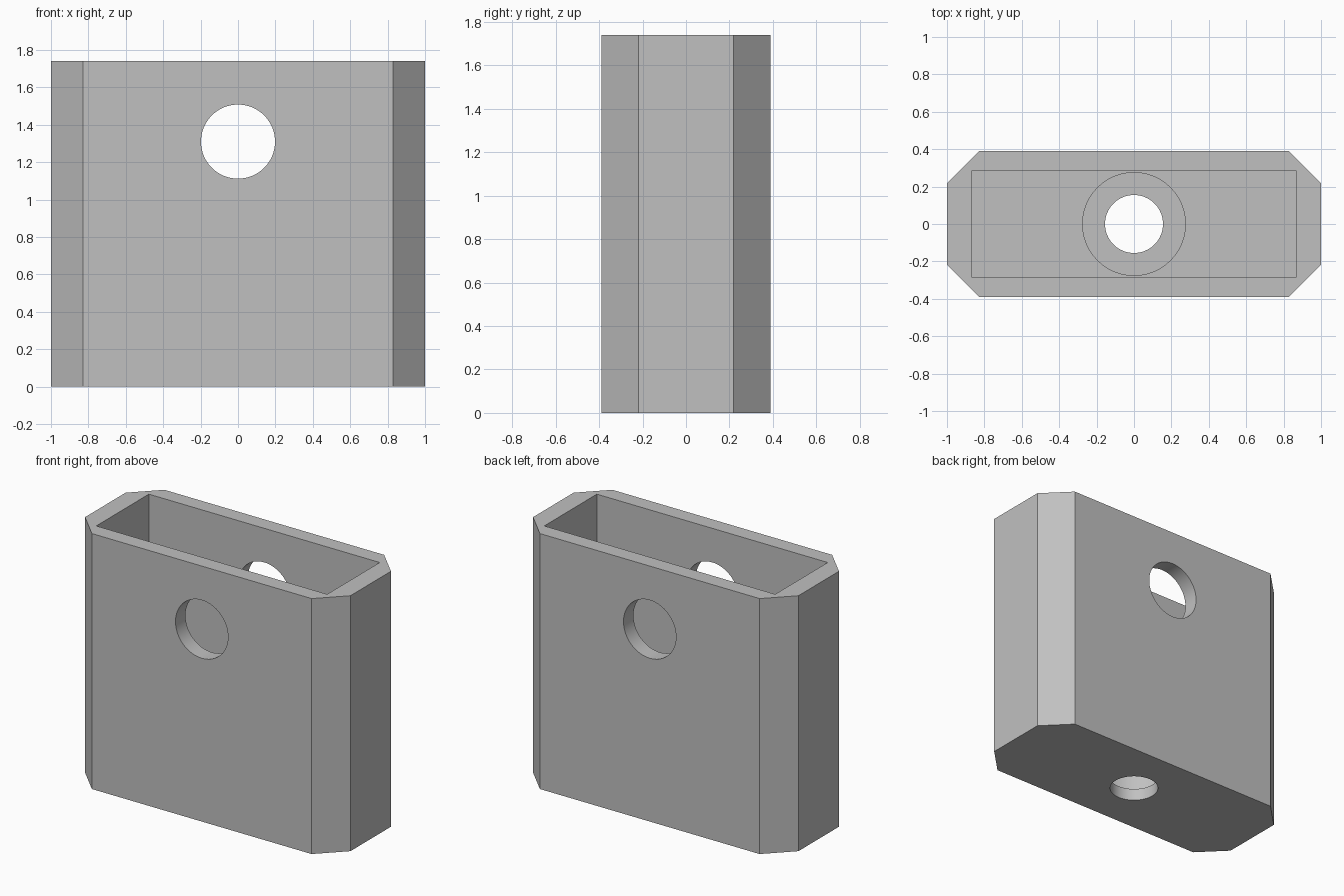
import bpy
import bmesh
import math

cube = bpy.data.objects.get("Cube")
if cube:
    bpy.data.objects.remove(cube, do_unlink=True)

HX, HY, H = 1.0, 0.39, 1.74   # half width, half depth, height
CHAMFER = 0.172
FLOOR = 0.26                  # floor thickness

grey = bpy.data.materials.new("plain grey")
grey.use_nodes = True
colour = (0.53, 0.53, 0.53, 1)
grey.diffuse_color = colour
grey.node_tree.nodes["Principled BSDF"].inputs["Base Color"].default_value = colour


def prism(name, outline, z0, z1):
    """Upright solid from a flat outline."""
    bm = bmesh.new()
    base = bm.faces.new([bm.verts.new((x, y, z0)) for x, y in outline])
    top = bmesh.ops.extrude_face_region(bm, geom=[base])["geom"]
    verts = [v for v in top if isinstance(v, bmesh.types.BMVert)]
    bmesh.ops.translate(bm, vec=(0, 0, z1 - z0), verts=verts)
    bmesh.ops.recalc_face_normals(bm, faces=bm.faces)
    mesh = bpy.data.meshes.new(name)
    bm.to_mesh(mesh)
    bm.free()
    mesh.materials.append(grey)
    obj = bpy.data.objects.new(name, mesh)
    bpy.context.collection.objects.link(obj)
    return obj


def circle(radius, n=64):
    return [(radius * math.cos(math.tau * i / n), radius * math.sin(math.tau * i / n))
            for i in range(n)]


def rectangle(x, y):
    return [(-x, -y), (x, -y), (x, y), (-x, y)]


def cut(target, cutter):
    """Subtract the cutter, then discard it."""
    mod = target.modifiers.new("cut", 'BOOLEAN')
    mod.operation = 'DIFFERENCE'
    mod.solver = 'EXACT'
    mod.object = cutter
    bpy.context.view_layer.objects.active = target
    bpy.ops.object.modifier_apply(modifier=mod.name)
    bpy.data.objects.remove(cutter, do_unlink=True)


# Holder body with chamfered upright corners
cx, cy = HX - CHAMFER, HY - CHAMFER
outline = [(-cx, -HY), (cx, -HY), (HX, -cy), (HX, cy),
           (cx, HY), (-cx, HY), (-HX, cy), (-HX, -cy)]
body = prism("holder_body", outline, 0, H)

# Open pocket, then screw recess and screw hole in the floor
cut(body, prism("pocket_cutter", rectangle(0.87, 0.283), FLOOR, H + 0.2))
cut(body, prism("recess_cutter", circle(0.275), 0.083, FLOOR + 0.1))
cut(body, prism("screw_hole_cutter", circle(0.155), -0.1, 0.2))

# Round hole through the front and back walls
cross = prism("cross_hole_cutter", circle(0.198), -1, 1)
cross.rotation_euler.x = math.pi / 2
cross.location.z = 1.31
bpy.context.view_layer.update()
cut(body, cross)

# Smooth hole walls, sharp edges elsewhere
bpy.ops.object.select_all(action='DESELECT')
body.select_set(True)
bpy.context.view_layer.objects.active = body
bpy.ops.object.shade_smooth_by_angle(angle=math.radians(30))
